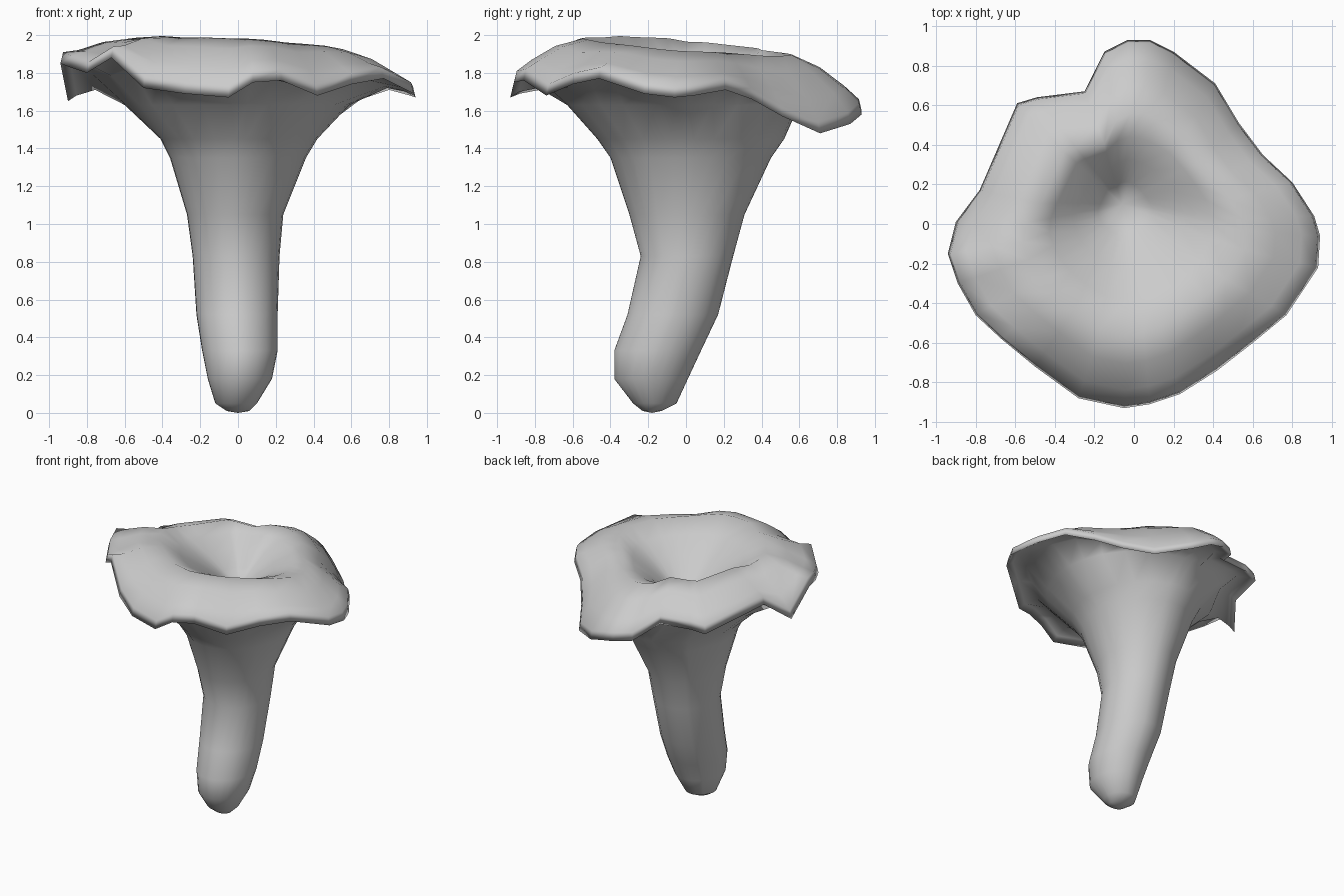
import bpy, bmesh, math

# Wavy cap outline seen from above, with the height of the drooping edge: x, y, z
RIM = [
    (0.91, 0.04, 1.68), (0.80, 0.21, 1.71), (0.65, 0.35, 1.66), (0.53, 0.51, 1.57),
    (0.41, 0.71, 1.48), (0.20, 0.87, 1.53), (0.08, 0.93, 1.58), (-0.03, 0.93, 1.60),
    (-0.15, 0.87, 1.61), (-0.25, 0.67, 1.69), (-0.49, 0.64, 1.70), (-0.59, 0.61, 1.68),
    (-0.78, 0.17, 1.79), (-0.90, 0.01, 1.65), (-0.94, -0.15, 1.85), (-0.89, -0.30, 1.83),
    (-0.80, -0.46, 1.80), (-0.67, -0.58, 1.88), (-0.50, -0.72, 1.72), (-0.28, -0.88, 1.69),
    (-0.05, -0.93, 1.67), (0.08, -0.91, 1.75), (0.23, -0.86, 1.76), (0.42, -0.74, 1.68),
    (0.60, -0.60, 1.74), (0.77, -0.46, 1.77), (0.93, -0.22, 1.69), (0.94, -0.06, 1.67),
]
# Leaning stalk sections: z, min x, max x, min y, max y
STALK = [
    (0.01, -0.06, 0.06, -0.23, -0.13), (0.05, -0.12, 0.10, -0.28, -0.05),
    (0.18, -0.16, 0.18, -0.38, 0.01), (0.33, -0.19, 0.21, -0.38, 0.08),
    (0.52, -0.22, 0.21, -0.31, 0.17), (0.83, -0.24, 0.22, -0.24, 0.25),
    (1.05, -0.27, 0.24, -0.30, 0.31), (1.35, -0.36, 0.36, -0.40, 0.45),
    (1.45, -0.41, 0.42, -0.47, 0.52), (1.63, -0.60, 0.59, -0.63, 0.60),
]


def crest(x, y):
    return 1.955 - 0.05 * x - 0.075 * y


def stalk_ring(z, x0, x1, y0, y1):
    pts = []
    for x, y, _ in RIM:
        a = math.atan2(y, x)
        pts.append(((x0 + x1) / 2 + (x1 - x0) / 2 * math.cos(a),
                    (y0 + y1) / 2 + (y1 - y0) / 2 * math.sin(a), z))
    return pts


def cap_ring(scale, height):
    return [(x * scale, y * scale, height(x * scale, y * scale, z)) for x, y, z in RIM]


def funnel_ring(radius, z):
    # funnel rings become lower and drift toward the off-centre pit
    t = 1 - radius / 0.6
    pts = []
    for x, y, _ in RIM:
        r = math.hypot(x, y)
        k = radius * (0.5 + 0.5 * r / 0.9) * 0.9 / r
        pts.append((x * k - 0.06 * t, y * k + 0.10 * t,
                    z + 0.7 * (1 - t) * (crest(x * k, y * k) - 1.955)))
    return pts


# Rings run up the stalk, out under the cap, over the lip and down the funnel
rings = [stalk_ring(*s) for s in STALK]
rings += [
    cap_ring(0.84, lambda x, y, z: 0.5 * z + 0.5 * 1.77),
    cap_ring(0.95, lambda x, y, z: z + 0.03),
    cap_ring(1.0, lambda x, y, z: z),
    cap_ring(0.985, lambda x, y, z: z + 0.06),
    cap_ring(0.90, lambda x, y, z: 0.45 * crest(x, y) + 0.55 * z),
    cap_ring(0.76, lambda x, y, z: 0.76 * crest(x, y) + 0.24 * z),
    cap_ring(0.60, lambda x, y, z: 0.95 * crest(x, y) + 0.05 * z),
    funnel_ring(0.45, 1.88),
    funnel_ring(0.30, 1.80),
    funnel_ring(0.15, 1.70),
]

bm = bmesh.new()
loops = [[bm.verts.new(p) for p in ring] for ring in rings]
n = len(RIM)
for low, high in zip(loops, loops[1:]):
    for i in range(n):
        j = (i + 1) % n
        bm.faces.new((low[i], low[j], high[j], high[i]))
foot = bm.verts.new((0, -0.18, 0))
pit = bm.verts.new((-0.06, 0.10, 1.61))
for i in range(n):
    j = (i + 1) % n
    bm.faces.new((foot, loops[0][j], loops[0][i]))
    bm.faces.new((pit, loops[-1][i], loops[-1][j]))
bmesh.ops.recalc_face_normals(bm, faces=bm.faces)
mesh = bpy.data.meshes.new("funnel_mushroom")
bm.to_mesh(mesh)
bm.free()
mesh.shade_smooth()
obj = bpy.data.objects.new("funnel_mushroom", mesh)
bpy.context.collection.objects.link(obj)
